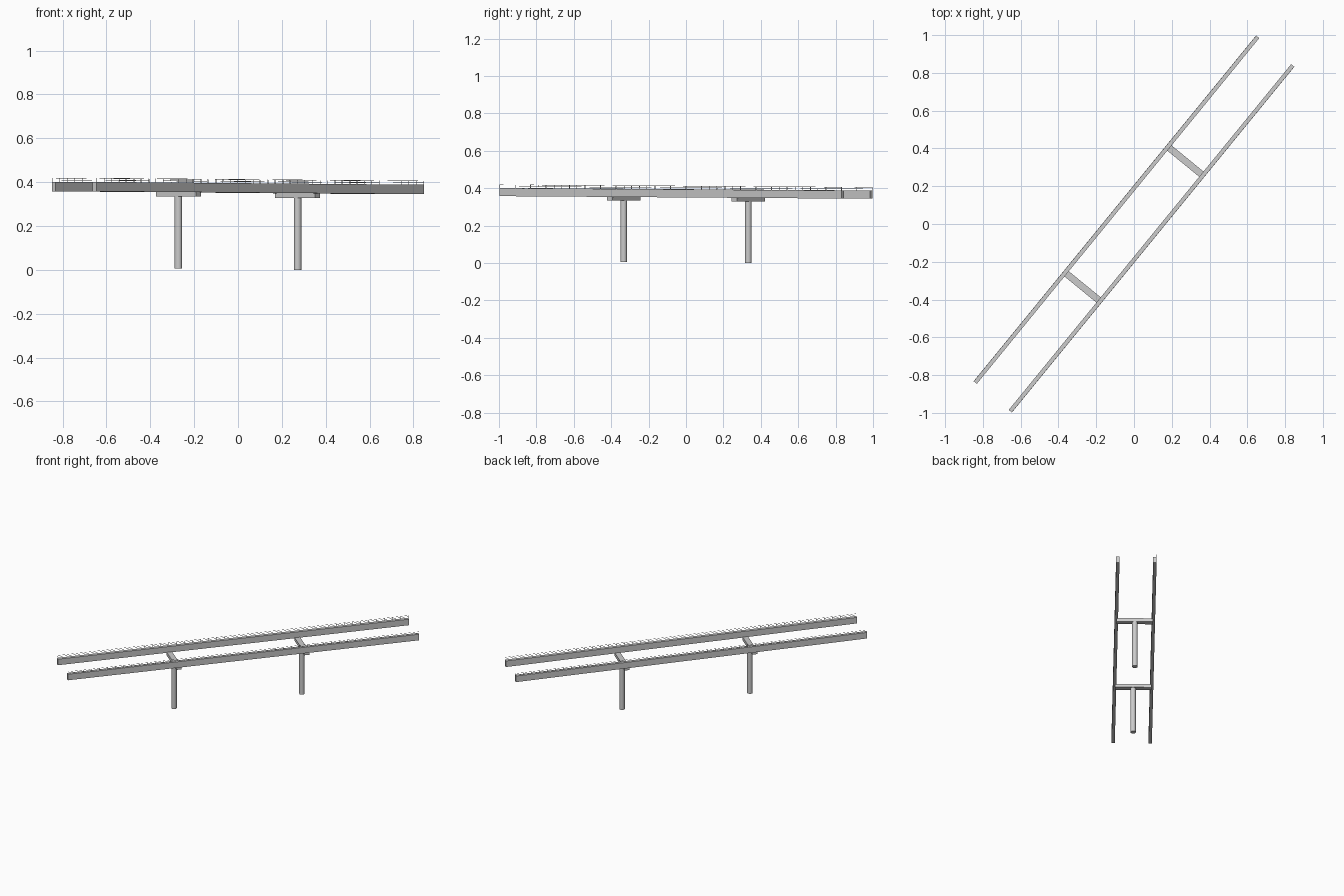
import bpy, math
from mathutils import Matrix, Vector

if "Cube" in bpy.data.objects:
    bpy.data.objects.remove(bpy.data.objects["Cube"])

# Track frame: local x runs along the beams, turned and sloping gently down
ANGLE = math.radians(50.75)
SLOPE = -0.0055
LENGTH = 2.363
GAP = 0.12
BEAM_Z = 0.373
TURN = Matrix.Rotation(ANGLE, 4, 'Z')
SLANT = TURN @ Matrix.Translation((0, 0, BEAM_Z)) @ Matrix.Rotation(-math.atan(SLOPE), 4, 'Y')


def mesh(name, verts, faces, matrix):
    me = bpy.data.meshes.new(name)
    me.from_pydata(verts, [], faces)
    ob = bpy.data.objects.new(name, me)
    ob.matrix_world = matrix
    bpy.context.collection.objects.link(ob)
    return ob


def boxes(name, items, matrix):
    verts, faces = [], []
    for c, s in items:
        n = len(verts)
        verts += [Vector(c) + Vector((s[0] * i, s[1] * j, s[2] * k)) / 2
                  for i in (-1, 1) for j in (-1, 1) for k in (-1, 1)]
        faces += [[n + i for i in f] for f in
                  ((0, 1, 3, 2), (4, 6, 7, 5), (0, 4, 5, 1), (2, 3, 7, 6), (0, 2, 6, 4), (1, 5, 7, 3))]
    return mesh(name, verts, faces, matrix)


for side, label in ((1, "left"), (-1, "right")):
    # Running beam
    boxes(label + "_beam", [((0, side * GAP, 0), (LENGTH, 0.022, 0.043))], SLANT)

    # Thin railing: two wires and evenly spaced posts
    y, base, top, t = side * (GAP + 0.009), 0.0205, 0.0395, 0.0012
    parts = [((0, y, z), (LENGTH, t, t)) for z in (0.030, top - t / 2)]
    count = 44
    for i in range(count + 1):
        x = (i / count - 0.5) * (LENGTH - t)
        parts.append(((x, y, (base + top) / 2), (t, t, top - base)))
    boxes(label + "_railing", parts, SLANT)

for x, label in ((-0.43, "front"), (0.43, "rear")):
    beam_bottom = BEAM_Z - 0.021 + SLOPE * x
    # Cross beam carrying both running beams
    boxes(label + "_cross_beam", [((x, 0, beam_bottom - 0.009), (0.036, 0.236, 0.024))], TURN)

    # Round column
    foot = 0.0065 + SLOPE * (x + 0.43) * 1.3
    head = beam_bottom - 0.015
    bpy.ops.mesh.primitive_cylinder_add(
        vertices=24, radius=0.0175, depth=head - foot,
        location=TURN @ Vector((x, 0, (head + foot) / 2)))
    column = bpy.context.object
    column.name = label + "_column"
    bpy.ops.object.shade_smooth_by_angle(angle=math.radians(35))
